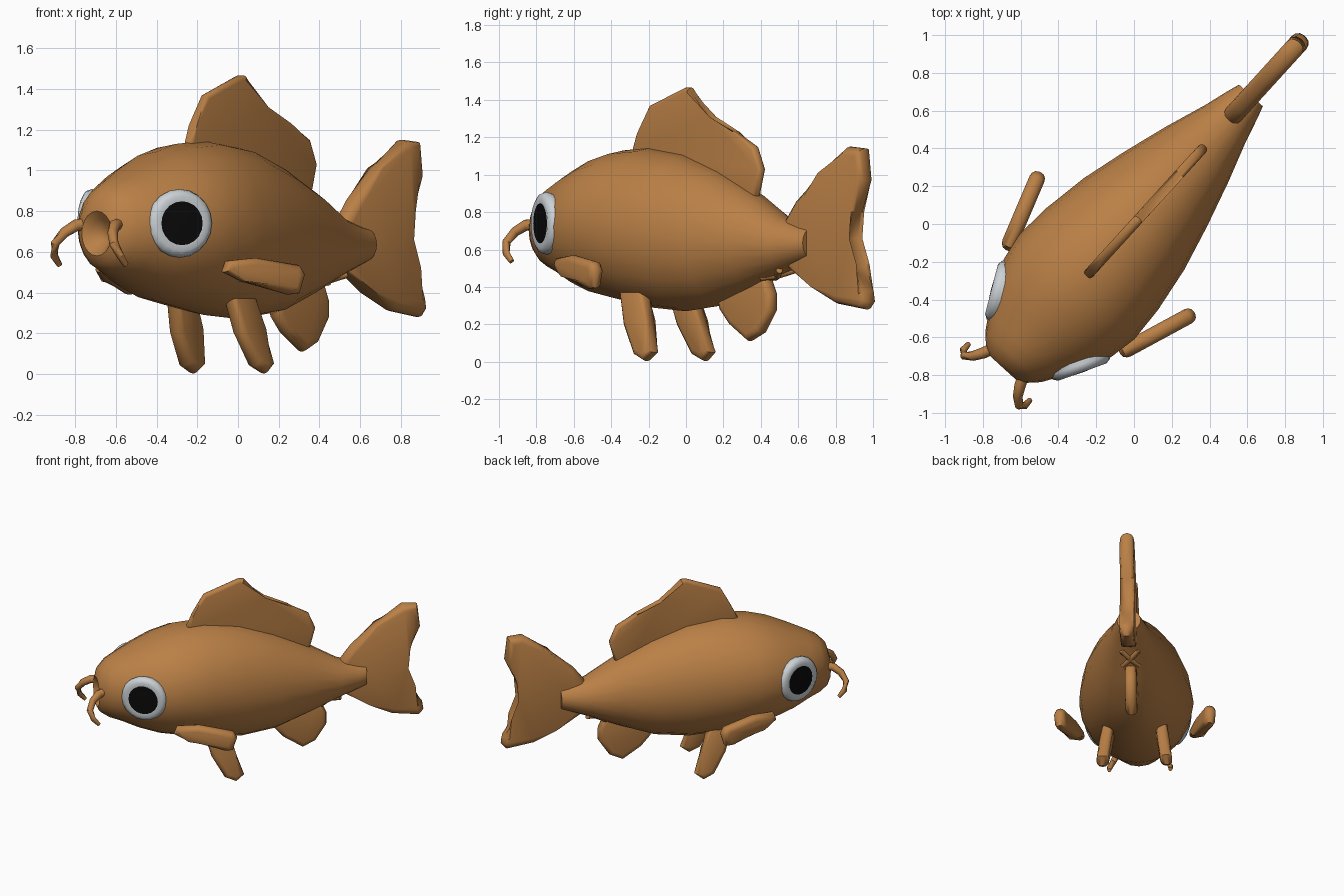
import bpy, bmesh, math
from mathutils import Matrix, Vector

if "Cube" in bpy.data.objects:
    bpy.data.objects.remove(bpy.data.objects["Cube"], do_unlink=True)

# The fish is built along local x (head at -x), then turned diagonally
TURN = Matrix.Rotation(math.radians(47.7), 4, 'Z')


def material(name, rgb):
    m = bpy.data.materials.new(name)
    m.use_nodes = True
    m.diffuse_color = (*rgb, 1)
    m.node_tree.nodes["Principled BSDF"].inputs["Base Color"].default_value = (*rgb, 1)
    return m


ORANGE = material("orange_brown", (0.49, 0.215, 0.061))
WHITE = material("eye_white", (0.6, 0.64, 0.67))
BLACK = material("pupil_black", (0.003, 0.003, 0.003))


def finish(name, bm, mats, angle=50):
    bmesh.ops.recalc_face_normals(bm, faces=bm.faces)
    mesh = bpy.data.meshes.new(name)
    bm.to_mesh(mesh)
    bm.free()
    ob = bpy.data.objects.new(name, mesh)
    bpy.context.collection.objects.link(ob)
    for m in mats:
        mesh.materials.append(m)
    ob.matrix_world = TURN
    bpy.ops.object.select_all(action='DESELECT')
    ob.select_set(True)
    bpy.context.view_layer.objects.active = ob
    bpy.ops.object.shade_smooth_by_angle(angle=math.radians(angle))
    return ob


def loft(bm, rings, caps=True):
    """Skin a list of equal point rings."""
    loops = [[bm.verts.new(p) for p in r] for r in rings]
    n = len(loops[0])
    for a, b in zip(loops, loops[1:]):
        for i in range(n):
            bm.faces.new((a[i], a[(i + 1) % n], b[(i + 1) % n], b[i]))
    if caps:
        bm.faces.new(loops[0])
        bm.faces.new(loops[-1])


def fin(name, outline, half, place):
    """Cushioned plate; place(a, z, offset) gives the local position."""
    bm = bmesh.new()
    loft(bm, [[place(a, z, o) for a, z in outline] for o in (-half, half)])
    rims = [e for e in bm.edges if any(len(f.verts) > 4 for f in e.link_faces)]
    bmesh.ops.bevel(bm, geom=rims, offset=half * 0.85, segments=3,
                    profile=0.5, affect='EDGES', clamp_overlap=True)
    return finish(name, bm, [ORANGE])


def tube(name, points, radii, sides=8):
    bm = bmesh.new()
    pts = [Vector(p) for p in points]
    rings = []
    for i, p in enumerate(pts):
        d = (pts[min(i + 1, len(pts) - 1)] - pts[max(i - 1, 0)]).normalized()
        q = d.to_track_quat('Z', 'Y')
        rings.append([p + q @ Vector((math.cos(t), math.sin(t), 0)) * radii[i]
                      for t in (math.tau * k / sides for k in range(sides))])
    loft(bm, rings)
    return finish(name, bm, [ORANGE])


# Body: stations of (x, half width, bottom, top), starting inside the mouth
STATIONS = [
    (-0.96, 0.03, 0.65, 0.71), (-1.0, 0.07, 0.61, 0.76), (-1.03, 0.1, 0.58, 0.8),
    (-1.01, 0.14, 0.54, 0.87), (-0.95, 0.2, 0.5, 0.93), (-0.87, 0.25, 0.47, 0.97),
    (-0.74, 0.33, 0.41, 1.03), (-0.6, 0.385, 0.36, 1.09), (-0.45, 0.412, 0.33, 1.13),
    (-0.25, 0.4, 0.29, 1.145), (0, 0.36, 0.27, 1.11), (0.25, 0.295, 0.3, 1.02),
    (0.5, 0.22, 0.39, 0.9), (0.72, 0.145, 0.48, 0.77), (0.86, 0.105, 0.53, 0.73),
    (0.92, 0.085, 0.55, 0.72)]
SIDES = 20
bm = bmesh.new()
loft(bm, [[(x, w * math.cos(t), (lo + hi) / 2 + (hi - lo) / 2 * math.sin(t))
           for t in (math.tau * k / SIDES for k in range(SIDES))]
          for x, w, lo, hi in STATIONS])
finish("body", bm, [ORANGE])


# Fins on the centre plane
def centre(a, z, o):
    return (a, o, z)


fin("dorsal_fin", [(-0.3, 1.02), (-0.38, 1.12), (-0.33, 1.22), (-0.25, 1.37),
                   (0, 1.465), (0.04, 1.465), (0.18, 1.29), (0.36, 1.23), (0.51, 1.15),
                   (0.56, 1.03), (0.52, 0.88), (0.4, 0.85)], 0.027, centre)
fin("tail_fin", [(0.72, 0.73), (0.82, 0.86), (1, 1.01), (1.19, 1.15), (1.3, 1.14),
                 (1.32, 0.97), (1.24, 0.8), (1.18, 0.66), (1.24, 0.5), (1.335, 0.38),
                 (1.345, 0.32), (1.31, 0.28), (1.11, 0.31), (0.95, 0.4), (0.72, 0.53)],
    0.052, centre)
fin("anal_fin", [(0.24, 0.36), (0.26, 0.28), (0.33, 0.2), (0.465, 0.11), (0.56, 0.155),
                 (0.64, 0.275), (0.64, 0.365), (0.59, 0.48)], 0.042, centre)

# Small crossed rods under the tail
for i, s in enumerate((1, -1)):
    tube(f"vent_rod_{i + 1}", [(0.59, -0.06 * s, 0.45), (0.66, 0, 0.465),
                               (0.73, 0.06 * s, 0.49)], [0.018, 0.022, 0.018])

# Paired parts
for side, s in (("left", -1), ("right", 1)):
    # The model faces the front at an angle, so local -y is its left
    def pectoral(a, z, o):
        return (-0.5 + a * 0.945 + o * 0.33, -s * -1 * -(0.425 + a * 0.33 - o * 0.945), z)

    def pelvic(a, z, o):
        return (a, -s * (0.235 - z * 0.12 + o), z)

    fin(side + "_pectoral_fin",
        [(-0.06, 0.5), (-0.04, 0.555), (0.12, 0.57), (0.36, 0.535), (0.39, 0.49),
         (0.36, 0.395), (0.3, 0.39), (0.05, 0.455)], 0.042, pectoral)
    fin(side + "_pelvic_fin",
        [(-0.3, 0.42), (-0.12, 0.42), (-0.07, 0.22), (-0.01, 0.05), (-0.07, 0.003),
         (-0.15, 0.04), (-0.24, 0.2)], 0.043, pelvic)

    # Whisker curling down beside the mouth
    tube(side + "_barbel",
         [(x, -s * y, z) for x, y, z in
          [(-0.97, 0.1, 0.735), (-1.04, 0.13, 0.73), (-1.09, 0.16, 0.695),
           (-1.12, 0.195, 0.64), (-1.1, 0.22, 0.58), (-1.06, 0.22, 0.535)]],
         [0.03, 0.03, 0.026, 0.023, 0.02, 0.014])

    # Eye: shallow turned disc with a white rim and a black pupil
    normal = Vector((-0.467, -s * 0.884, 0))
    across = normal.cross(Vector((0, 0, 1)))
    middle = Vector((-0.745, -s * 0.29, 0.74))
    bm = bmesh.new()
    loft(bm, [[middle + normal * h + (across * math.cos(t) + Vector((0, 0, math.sin(t)))) * r
               for t in (math.tau * k / 20 for k in range(20))]
              for r, h in [(0.15, -0.06), (0.168, 0), (0.16, 0.025), (0.135, 0.04),
                           (0.108, 0.036), (0.06, 0.04), (0.01, 0.042)]])
    for f in bm.faces:
        d = f.calc_center_median() - middle
        f.material_index = int(d.dot(normal) > 0 and (d - normal * d.dot(normal)).length < 0.11)
    finish(side + "_eye", bm, [WHITE, BLACK])
